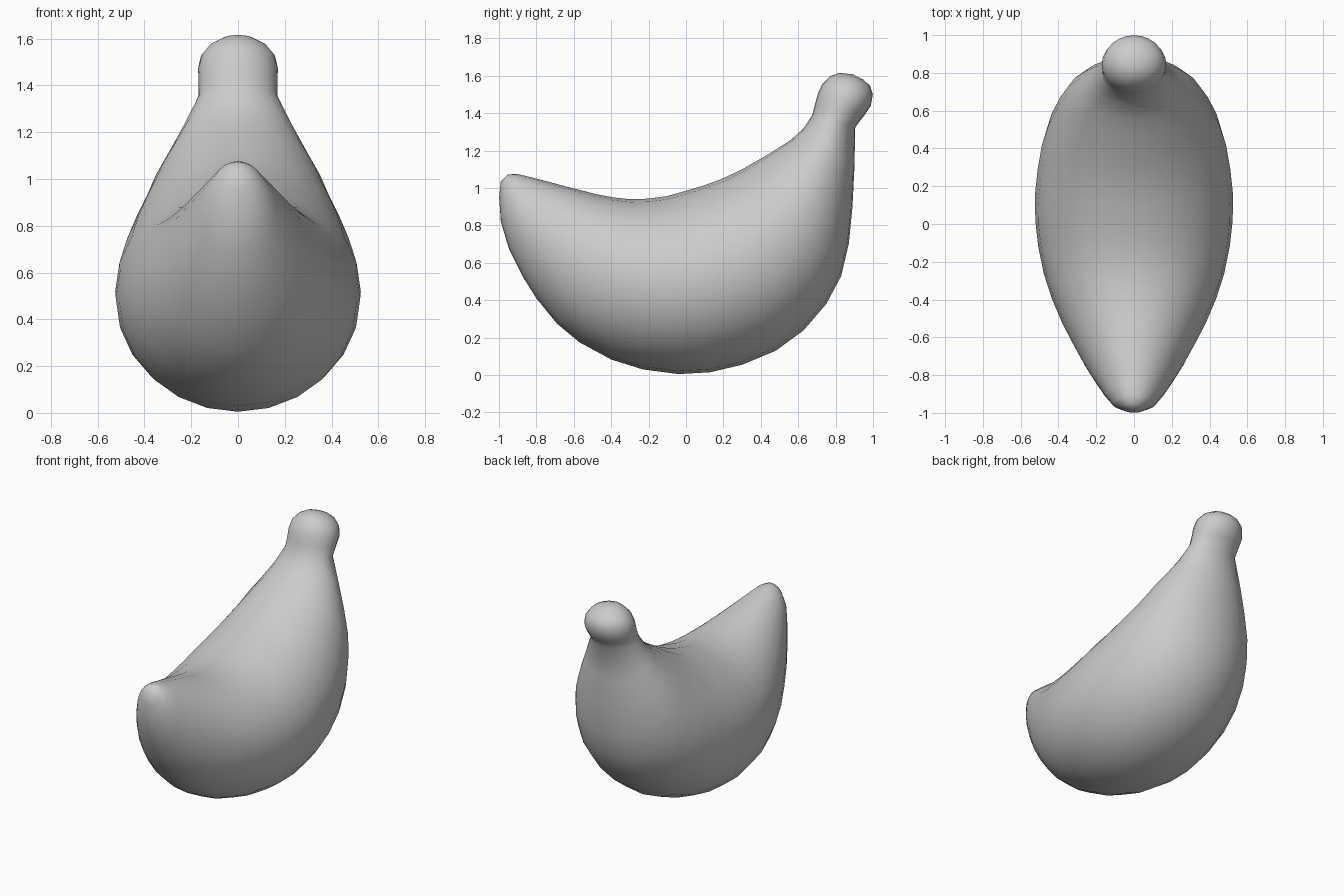
import bpy, bmesh, math
from mathutils import Vector

cube = bpy.data.objects.get("Cube")
if cube:
    bpy.data.objects.remove(cube, do_unlink=True)

# Plain grey skin
skin = bpy.data.materials.new("soft_grey")
skin.use_nodes = True
grey = (0.6, 0.6, 0.6, 1.0)
skin.diffuse_color = grey
skin.node_tree.nodes["Principled BSDF"].inputs["Base Color"].default_value = grey

SIDES = 24

# Each section: inner edge (y, z), outer edge (y, z), half width
sections = [
    # pointed tip
    (-.952, 1.072, -.999, .95, .062), (-.91, 1.076, -.990, .82, .115),
    (-.85, 1.063, -.945, .67, .16), (-.76, 1.04, -.875, .53, .215),
    # belly
    (-.66, 1.013, -.80, .41, .27), (-.57, .99, -.69, .275, .325),
    (-.48, .967, -.57, .175, .38), (-.39, .95, -.40, .083, .435),
    (-.30, .94, -.23, .03, .477), (-.20, .943, -.04, .005, .507),
    (-.10, .957, .13, .015, .522), (0, .985, .30, .055, .525),
    (.10, 1.015, .48, .13, .51), (.20, 1.052, .63, .24, .488),
    (.30, 1.10, .75, .38, .452), (.40, 1.157, .83, .53, .405),
    # neck
    (.48, 1.205, .87, .70, .363), (.56, 1.257, .89, .90, .30),
    (.63, 1.32, .90, 1.10, .235), (.675, 1.39, .905, 1.325, .168),
    # rounded stem knob
    (.69, 1.45, .955, 1.39, .168), (.705, 1.505, .988, 1.44, .171),
    (.728, 1.555, .999, 1.50, .158), (.77, 1.597, .985, 1.545, .12),
    (.82, 1.615, .95, 1.578, .07),
]


def add_ring(bm, iy, iz, oy, oz, w):
    """Elliptical section spanning the inner and outer edge points."""
    inner, outer = Vector((0, iy, iz)), Vector((0, oy, oz))
    mid, half = (inner + outer) / 2, (inner - outer) / 2
    return [bm.verts.new(mid + half * math.cos(a) + Vector((w * math.sin(a), 0, 0)))
            for a in (2 * math.pi * i / SIDES for i in range(SIDES))]


def cap(bm, ring, point):
    """Close an end with a fan to one point."""
    v = bm.verts.new(point)
    for i in range(SIDES):
        bm.faces.new((ring[i], ring[(i + 1) % SIDES], v))


# Curved fruit body, lofted through its sections
bm = bmesh.new()
rings = [add_ring(bm, *s) for s in sections]
for a, b in zip(rings, rings[1:]):
    for i in range(SIDES):
        j = (i + 1) % SIDES
        bm.faces.new((a[i], a[j], b[j], b[i]))
cap(bm, rings[0], (0, -.99, 1.035))
cap(bm, rings[-1], (0, .892, 1.608))
bmesh.ops.recalc_face_normals(bm, faces=bm.faces)
for f in bm.faces:
    f.smooth = True

mesh = bpy.data.meshes.new("banana")
bm.to_mesh(mesh)
bm.free()
mesh.materials.append(skin)
banana = bpy.data.objects.new("banana", mesh)
bpy.context.collection.objects.link(banana)
